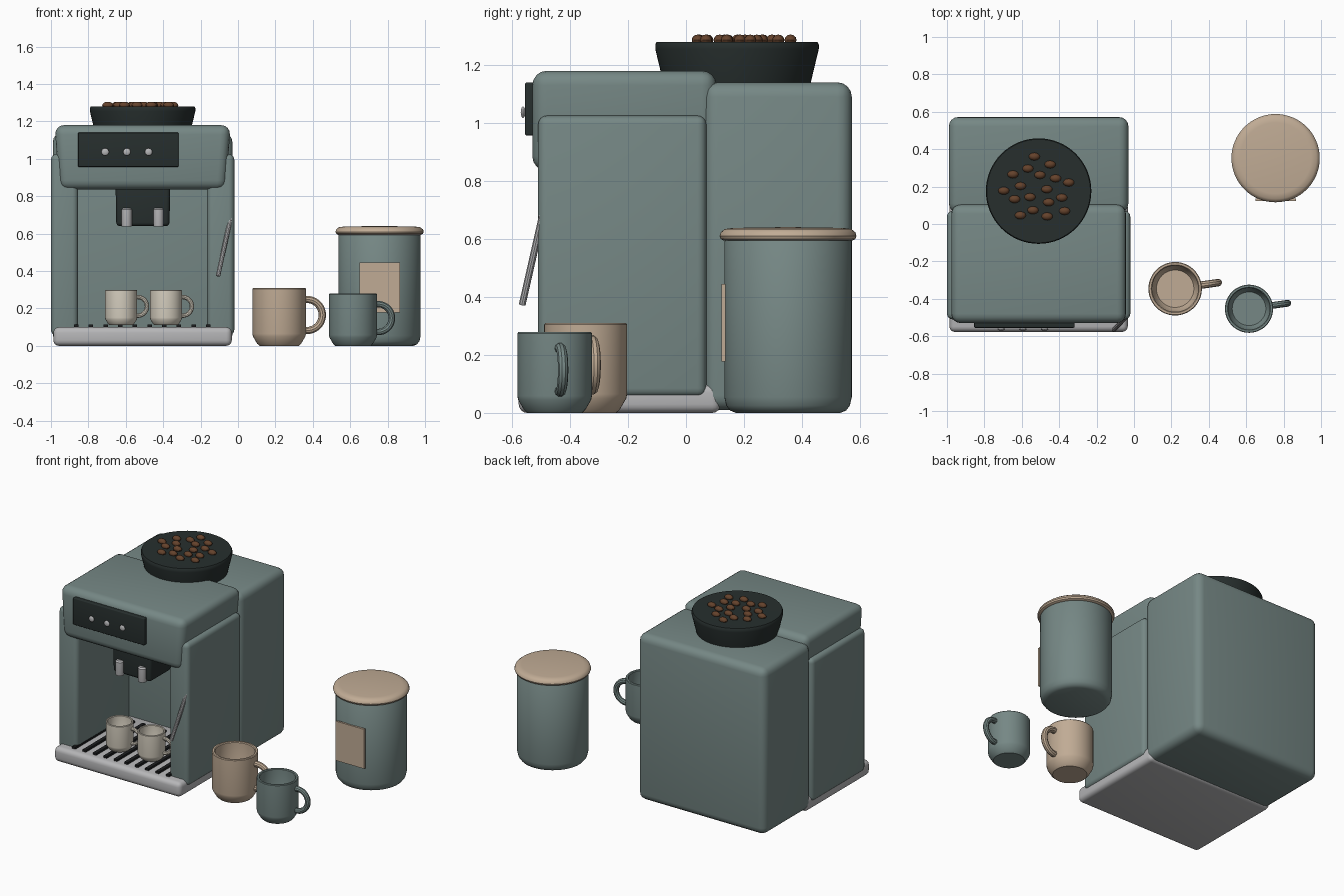
import bpy, bmesh, math
from mathutils import Matrix, Vector

if "Cube" in bpy.data.objects:
    bpy.data.objects.remove(bpy.data.objects["Cube"])


def material(name, r, g, b):
    m = bpy.data.materials.new(name)
    m.use_nodes = True
    m.diffuse_color = (r, g, b, 1)
    for node in m.node_tree.nodes:
        if node.type == 'BSDF_PRINCIPLED':
            node.inputs["Base Color"].default_value = (r, g, b, 1)
            node.inputs["Roughness"].default_value = 0.6
    return m


TEAL = material("sage teal", 0.18, 0.245, 0.235)
DARK = material("charcoal", 0.02, 0.028, 0.027)
STEEL = material("brushed steel", 0.47, 0.47, 0.48)
TAN = material("warm tan", 0.53, 0.41, 0.3)
CREAM = material("cream", 0.68, 0.63, 0.53)
BEAN = material("roasted brown", 0.13, 0.055, 0.025)
BLACK = material("slot black", 0.012, 0.013, 0.014)


def smooth(obj):
    bpy.ops.object.select_all(action='DESELECT')
    obj.select_set(True)
    bpy.context.view_layer.objects.active = obj
    bpy.ops.object.shade_smooth_by_angle(angle=math.radians(35))


def finish(name, bm, mat):
    bmesh.ops.recalc_face_normals(bm, faces=bm.faces[:])
    mesh = bpy.data.meshes.new(name)
    bm.to_mesh(mesh)
    bm.free()
    mesh.materials.append(mat)
    obj = bpy.data.objects.new(name, mesh)
    bpy.context.collection.objects.link(obj)
    smooth(obj)
    return obj


def box(name, mat, xs, ys, zs, bevel=0.0, taper=1.0):
    """Rounded box from ranges; taper narrows the bottom in x."""
    bm = bmesh.new()
    bmesh.ops.create_cube(bm, size=1)
    mid = [sum(r) / 2 for r in (xs, ys, zs)]
    size = [r[1] - r[0] for r in (xs, ys, zs)]
    for v in bm.verts:
        if v.co.z < 0:
            v.co.x *= taper
        v.co = Vector([m + s * c for m, s, c in zip(mid, size, v.co)])
    if bevel:
        bmesh.ops.bevel(bm, geom=bm.edges[:], offset=bevel, segments=4,
                        profile=0.5, affect='EDGES')
    return finish(name, bm, mat)


def lathe(name, mat, profile, at=(0, 0, 0), scale=1.0, steps=48):
    """Revolve (radius, height) points about z."""
    bm = bmesh.new()
    vs = [bm.verts.new((r, 0, z)) for r, z in profile]
    es = [bm.edges.new(pair) for pair in zip(vs, vs[1:])]
    bmesh.ops.spin(bm, geom=vs + es, cent=(0, 0, 0), axis=(0, 0, 1),
                   angle=math.tau, steps=steps)
    bmesh.ops.remove_doubles(bm, verts=bm.verts[:], dist=0.0002)
    bmesh.ops.transform(bm, verts=bm.verts[:],
                        matrix=Matrix.Translation(at) @ Matrix.Scale(scale, 4))
    return finish(name, bm, mat)


def ball(name, mat, at, radii, segments=16):
    bm = bmesh.new()
    bmesh.ops.create_uvsphere(bm, u_segments=segments, v_segments=segments // 2, radius=1)
    bmesh.ops.transform(bm, verts=bm.verts[:],
                        matrix=Matrix.Translation(at) @ Matrix.Diagonal((*radii, 1)))
    return finish(name, bm, mat)


def tube(name, mat, points, radius):
    curve = bpy.data.curves.new(name, 'CURVE')
    curve.dimensions = '3D'
    curve.bevel_depth = radius
    curve.bevel_resolution = 3
    curve.use_fill_caps = True
    spline = curve.splines.new('POLY')
    spline.points.add(len(points) - 1)
    for p, co in zip(spline.points, points):
        p.co = (*co, 1)
    curve.materials.append(mat)
    obj = bpy.data.objects.new(name, curve)
    bpy.context.collection.objects.link(obj)
    bpy.ops.object.select_all(action='DESELECT')
    obj.select_set(True)
    bpy.context.view_layer.objects.active = obj
    bpy.ops.object.convert(target='MESH')
    smooth(bpy.context.view_layer.objects.active)


CUP_PROFILE = [(0, 0), (0.105, 0), (0.118, 0.012), (0.14, 0.05), (0.143, 0.065),
               (0.143, 0.305), (0.139, 0.31), (0.128, 0.31), (0.123, 0.305),
               (0.123, 0.07), (0.1, 0.03), (0, 0.03)]


def cup(name, mat, at, scale, turn=8):
    """Hollow mug with an arched handle towards +x."""
    lathe(name, mat, CUP_PROFILE, at, scale)
    rot = Matrix.Rotation(math.radians(turn), 3, 'Z')
    arc = []
    for i in range(21):
        a = math.radians(-98 + 9.8 * i)
        p = Vector((0.15 + 0.083 * math.cos(a), 0, 0.165 + 0.083 * math.sin(a)))
        arc.append(Vector(at) + rot @ p * scale)
    tube(name + "_handle", mat, arc, 0.02 * scale)


# Machine housing
MID = -0.51
box("rear_body", TEAL, (-0.99, -0.03), (0.06, 0.572), (0.01, 1.14), 0.05)
for side, sign in (("left", 1), ("right", -1)):
    xs = sorted((MID + sign * 0.345, MID + sign * 0.49))
    box(side + "_side_panel", TEAL, xs, (-0.51, 0.07), (0.055, 1.025), 0.03)
box("brew_head", TEAL, (-0.98, -0.04), (-0.53, 0.105), (0.835, 1.18), 0.05, 0.95)

# Drip tray with slots
box("drip_tray", STEEL, (-0.987, -0.033), (-0.577, 0.12), (0, 0.1), 0.03)
for i in range(10):
    x = -0.865 + 0.0785 * i
    box("tray_slot", BLACK, (x - 0.012, x + 0.012), (-0.53, 0.0), (0.095, 0.114))

# Control panel and buttons
box("control_panel", DARK, (-0.855, -0.318), (-0.555, -0.525), (0.957, 1.14), 0.006)
for i in range(3):
    ball("button", STEEL, (-0.71 + 0.116 * i, -0.562, 1.037), (0.02, 0.008, 0.02))

# Brewing block, spouts and steam wand
box("brew_block", DARK, (-0.655, -0.362), (-0.42, -0.19), (0.64, 0.88), 0.02, 0.97)
for x in (-0.595, -0.425):
    lathe("spout", STEEL, [(0, 0.637), (0.026, 0.637), (0.028, 0.645),
                           (0.028, 0.728), (0.02, 0.737), (0, 0.737)],
          (x, -0.42, 0), steps=20)
tube("steam_wand", STEEL, [(-0.04, -0.495, 0.682), (-0.107, -0.565, 0.373)], 0.012)

# Bean hopper, with beans in a sunflower pattern
lathe("bean_hopper", DARK, [(0, 1.13), (0.252, 1.13), (0.282, 1.255), (0.282, 1.27),
                            (0.277, 1.28), (0.262, 1.28), (0, 1.277)],
      (MID, 0.176, 0), steps=64)
for i in range(18):
    a = math.radians(222.5 * i)
    r = 0.044 * math.sqrt(i + 1)
    ball("bean", BEAN, (MID + r * math.cos(a), 0.186 + r * math.sin(a), 1.286),
         (0.03, 0.021, 0.019), 12)

# Cups and mugs
for name, x in (("right_espresso_cup", -0.625), ("left_espresso_cup", -0.385)):
    cup(name, CREAM, (x, -0.38, 0.112), 0.6)
cup("large_mug", TAN, (0.22, -0.346, 0), 1.0)
cup("small_mug", TEAL, (0.615, -0.453, 0), 0.9)

# Storage canister
CAN = (0.757, 0.352, 0)
lathe("canister", TEAL, [(0, 0), (0.18, 0), (0.2, 0.008), (0.213, 0.025), (0.22, 0.055),
                         (0.22, 0.59), (0.21, 0.605), (0, 0.605)], CAN, steps=64)
lathe("canister_lid", TAN, [(0, 0.594), (0.222, 0.594), (0.232, 0.6), (0.236, 0.61),
                            (0.232, 0.623), (0.218, 0.634), (0.19, 0.638), (0, 0.641)],
      CAN, steps=64)
box("canister_label", TAN, (0.65, 0.865), (0.122, 0.136), (0.177, 0.445))
